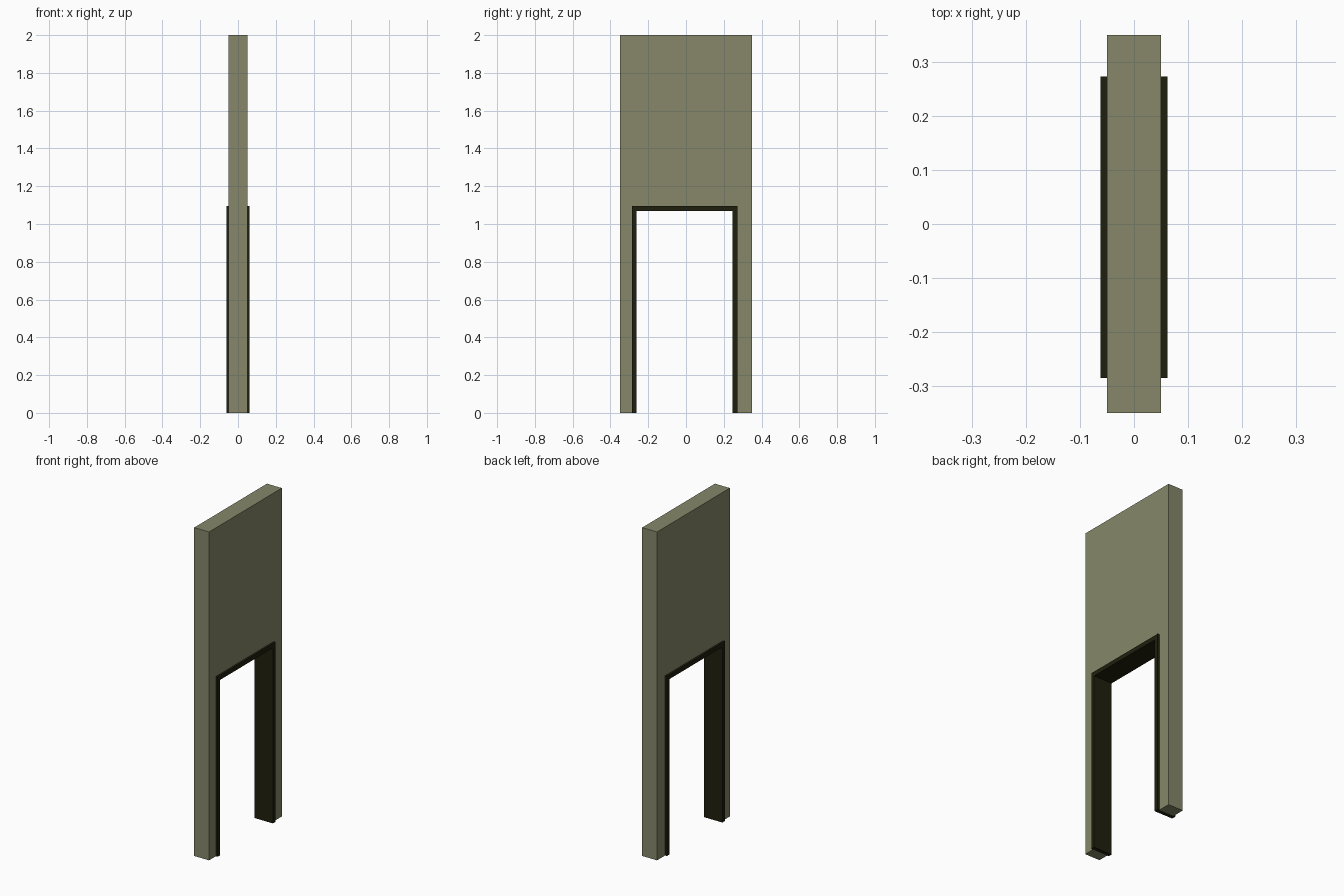
import bpy, bmesh

if "Cube" in bpy.data.objects:
    bpy.data.objects.remove(bpy.data.objects["Cube"])


def material(name, rgb):
    m = bpy.data.materials.new(name)
    m.diffuse_color = (*rgb, 1.0)
    m.use_nodes = True
    m.node_tree.nodes["Principled BSDF"].inputs["Base Color"].default_value = m.diffuse_color
    return m


def extruded_profile(name, points, half_depth, mat):
    """Close a (y, z) outline and extrude it along x, centred on x = 0."""
    bm = bmesh.new()
    face = bm.faces.new([bm.verts.new((-half_depth, y, z)) for y, z in points])
    out = bmesh.ops.extrude_face_region(bm, geom=[face])
    moved = [g for g in out["geom"] if isinstance(g, bmesh.types.BMVert)]
    bmesh.ops.translate(bm, verts=moved, vec=(2 * half_depth, 0, 0))
    bmesh.ops.recalc_face_normals(bm, faces=bm.faces)
    mesh = bpy.data.meshes.new(name)
    bm.to_mesh(mesh)
    bm.free()
    mesh.materials.append(mat)
    obj = bpy.data.objects.new(name, mesh)
    bpy.context.collection.objects.link(obj)
    return obj


def arch(left, right, top, in_left, in_right, in_top):
    """Outline of a square arch, open at the floor."""
    return [(left, 0), (left, top), (right, top), (right, 0),
            (in_right, 0), (in_right, in_top), (in_left, in_top), (in_left, 0)]


wall_mat = material("olive wall", (0.24, 0.244, 0.141))
trim_mat = material("dark trim", (0.0135, 0.0135, 0.0045))

# Doorway edges: outer and inner outline of the trim
OUTER = (-0.285, 0.273, 1.095)
INNER = (-0.261, 0.247, 1.068)

# Wall with the doorway opening
extruded_profile("wall", arch(-0.35, 0.35, 2.0, *OUTER), 0.05, wall_mat)

# Door frame lining the opening, standing proud on both sides
extruded_profile("door_frame", arch(*OUTER, *INNER), 0.062, trim_mat)
